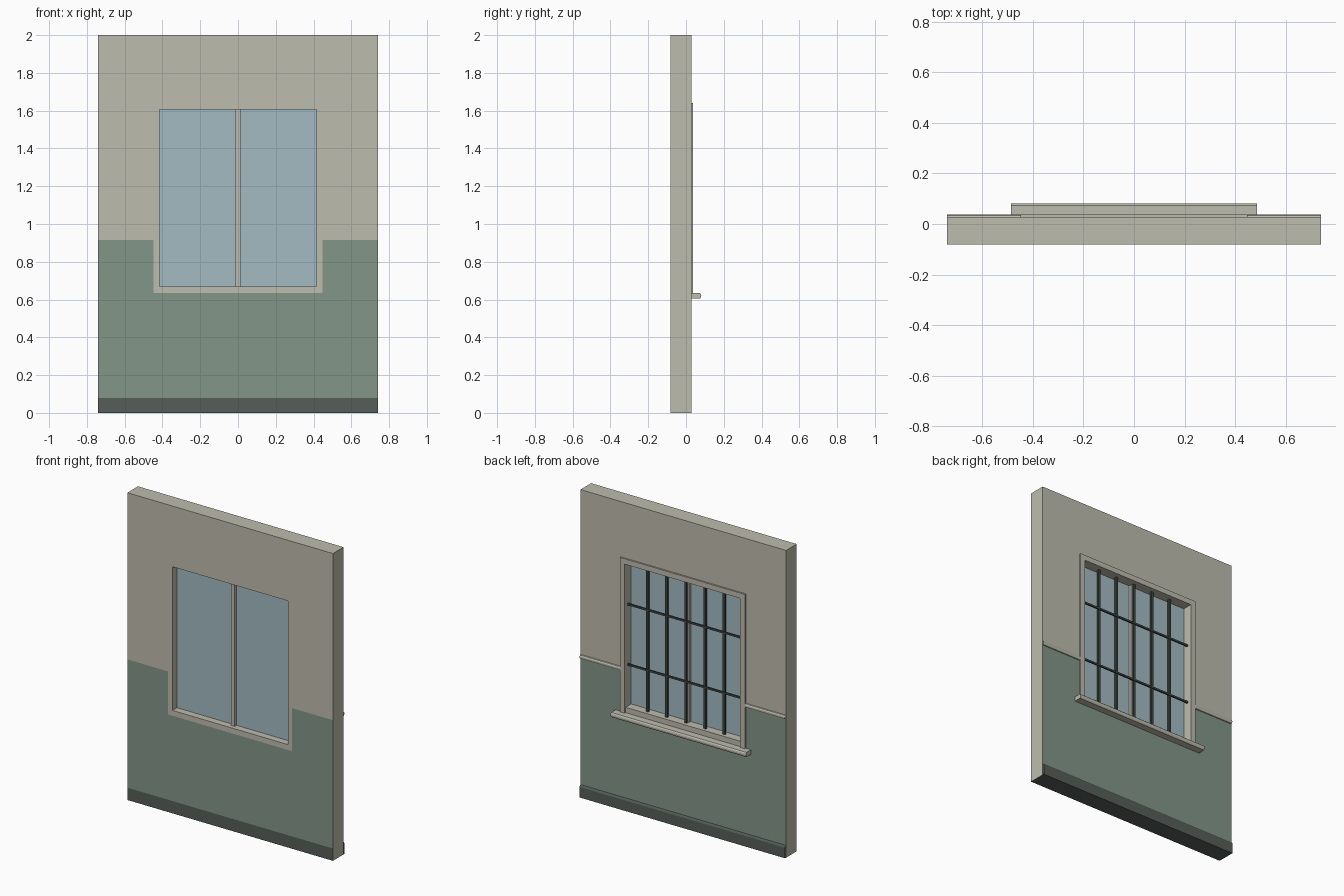
import bpy, bmesh
from mathutils import Vector

if "Cube" in bpy.data.objects:
    bpy.data.objects.remove(bpy.data.objects["Cube"])


def material(name, rgb):
    lin = [((c / 255 + 0.055) / 1.055) ** 2.4 for c in rgb]
    m = bpy.data.materials.new(name)
    m.diffuse_color = (*lin, 1)
    m.use_nodes = True
    m.node_tree.nodes["Principled BSDF"].inputs["Base Color"].default_value = m.diffuse_color
    return m


CREAM = material("cream_plaster", (190, 188, 174))
GREEN = material("green_paint", (130, 150, 137))
DARK = material("dark_skirting", (86, 94, 90))
GLASS = material("blue_glass", (163, 187, 194))
IRON = material("dark_iron", (62, 72, 66))

FRONT, BACK = -0.081, 0.028          # wall faces
HALF_W, HEIGHT = 0.74, 2.0
OPEN_X, OPEN_Z0, OPEN_Z1 = 0.415, 0.67, 1.605
TRIM_X, TRIM_Z0, TRIM_Z1 = 0.447, 0.635, 1.64
SKIRT_Z, PAINT_Z = 0.08, 0.915
GLASS_Y = -0.032


def finish(name, bm, *mats):
    bmesh.ops.recalc_face_normals(bm, faces=bm.faces)
    mesh = bpy.data.meshes.new(name)
    bm.to_mesh(mesh)
    bm.free()
    for m in mats:
        mesh.materials.append(m)
    ob = bpy.data.objects.new(name, mesh)
    bpy.context.collection.objects.link(ob)
    return ob


def box(name, x, y, z, mat):
    """Box from (low, high) ranges."""
    bm = bmesh.new()
    bmesh.ops.create_cube(bm, size=1)
    for v in bm.verts:
        v.co = Vector([r[0] + (c + 0.5) * (r[1] - r[0]) for c, r in zip(v.co, (x, y, z))])
    return finish(name, bm, mat)


def moulding(name, x0, x1, profile, mat, caps=False):
    """Sweep a (y, z) profile along x."""
    bm = bmesh.new()
    a, b = [[bm.verts.new((x, y, z)) for y, z in profile] for x in (x0, x1)]
    for i in range(len(profile) - (0 if caps else 1)):
        j = (i + 1) % len(profile)
        bm.faces.new((a[i], a[j], b[j], b[i]))
    if caps:
        bm.faces.new(a)
        bm.faces.new(b)
    return finish(name, bm, mat)


# Wall: grid of cells around the opening, thickened, then painted by height
xs = [-HALF_W, -TRIM_X, -OPEN_X, OPEN_X, TRIM_X, HALF_W]
zs = [0, SKIRT_Z, TRIM_Z0, OPEN_Z0, PAINT_Z, OPEN_Z1, TRIM_Z1, HEIGHT]
bm = bmesh.new()
grid = [[bm.verts.new((x, FRONT, z)) for z in zs] for x in xs]
for i in range(len(xs) - 1):
    for j in range(len(zs) - 1):
        if i == 2 and 3 <= j <= 4:
            continue
        bm.faces.new((grid[i][j], grid[i + 1][j], grid[i + 1][j + 1], grid[i][j + 1]))
front_faces = bm.faces[:]
out = bmesh.ops.extrude_face_region(bm, geom=front_faces, use_keep_orig=True)
for v in out["geom"]:
    if isinstance(v, bmesh.types.BMVert):
        v.co.y = BACK
bmesh.ops.recalc_face_normals(bm, faces=bm.faces)
for f in bm.faces:
    c = f.calc_center_median()
    if f.normal.z < -0.9 and c.z < 0.01:
        f.material_index = 2
    elif abs(f.normal.y) > 0.9:
        in_trim = abs(c.x) < TRIM_X and c.z > TRIM_Z0
        if c.z < SKIRT_Z:
            f.material_index = 2
        elif c.z < PAINT_Z and not in_trim:
            f.material_index = 1
finish("wall", bm, CREAM, GREEN, DARK)

# Glass and central mullion
box("window_glass", (-OPEN_X, OPEN_X), (GLASS_Y - 0.003, GLASS_Y + 0.003), (OPEN_Z0, OPEN_Z1), GLASS)
box("mullion", (-0.014, 0.014), (GLASS_Y - 0.022, GLASS_Y + 0.022), (OPEN_Z0, OPEN_Z1), CREAM)

# Casing on the inner side: two uprights and a head
for side, s in (("left", -1), ("right", 1)):
    box(f"casing_{side}", sorted((s * OPEN_X, s * (TRIM_X + 0.003))), (BACK, 0.038),
        (TRIM_Z0, TRIM_Z1), CREAM)
box("casing_head", (-OPEN_X, OPEN_X), (BACK, 0.038), (OPEN_Z1, TRIM_Z1), CREAM)

# Window sill with a rounded nose
moulding("window_sill", -0.487, 0.487,
         [(BACK, 0.605), (0.074, 0.605), (0.079, 0.611), (0.081, 0.62),
          (0.079, 0.629), (0.074, 0.635), (BACK, 0.635)], CREAM, caps=True)

# Security grille
for i in range(1, 6):
    x = -OPEN_X + i * OPEN_X / 3
    box(f"grille_upright_{i}", (x - 0.008, x + 0.008), (-0.006, 0.006), (OPEN_Z0, OPEN_Z1), IRON)
for i in (1, 2):
    z = OPEN_Z0 + (0.29 if i == 1 else 0.71) * (OPEN_Z1 - OPEN_Z0)
    box(f"grille_crossbar_{i}", (-OPEN_X, OPEN_X), (0.0, 0.01), (z - 0.006, z + 0.006), IRON)

# Dado rail either side of the window, and the skirting board
for side, s in (("left", -1), ("right", 1)):
    x0, x1 = sorted((s * TRIM_X, s * HALF_W))
    moulding(f"dado_rail_{side}", x0, x1,
             [(BACK, 0.9), (0.033, 0.902), (0.037, 0.91), (0.037, 0.918),
              (0.033, 0.926), (BACK, 0.928)], CREAM)
moulding("skirting_board", -HALF_W, HALF_W,
         [(BACK, 0), (0.038, 0), (0.038, 0.068), (0.034, 0.076), (BACK, 0.08)], DARK)
